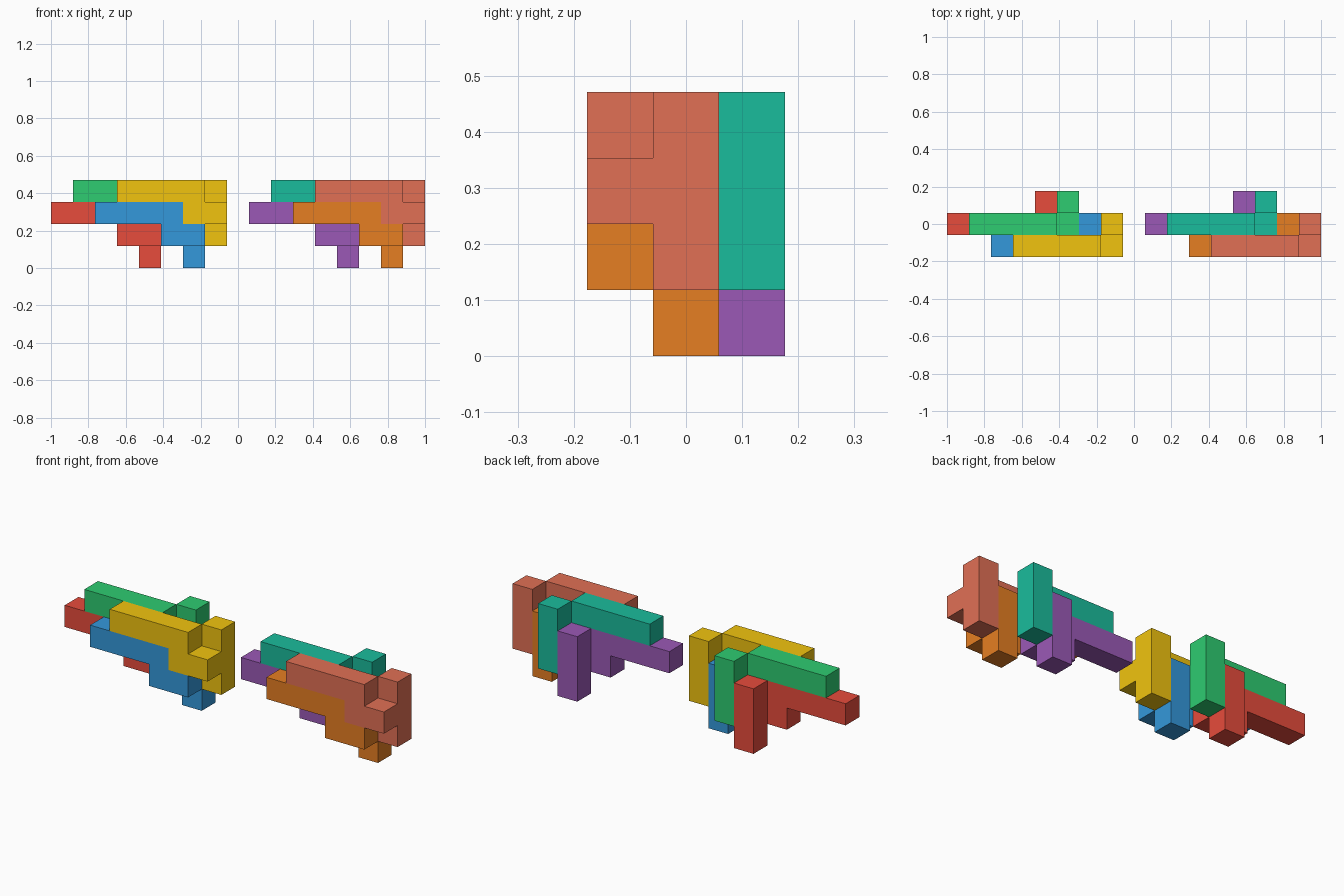
import bpy, bmesh
from mathutils import Vector

if "Cube" in bpy.data.objects:
    bpy.data.objects.remove(bpy.data.objects["Cube"])

U = 2 / 17  # one cube cell

# Puzzle piece: a bar, a two-cell step and an upright post (cell coordinates)
CELLS = [(x, 0, 3) for x in range(3, 7)] + [(6, 0, 2), (7, 0, 2)] \
      + [(7, 1, z) for z in (1, 2, 3)]
DIRS = [Vector(d) for d in ((1, 0, 0), (-1, 0, 0), (0, 1, 0),
                            (0, -1, 0), (0, 0, 1), (0, 0, -1))]


def linear(hex_colour):
    c = [int(hex_colour[i:i + 2], 16) / 255 for i in (0, 2, 4)]
    return [v / 12.92 if v <= 0.04045 else ((v + 0.055) / 1.055) ** 2.4 for v in c] + [1]


def piece(name, shift, colour):
    bm = bmesh.new()
    filled = set(CELLS)
    for cell in CELLS:
        centre = Vector(cell) + Vector((0.5, 0.5, 0.5))
        for n in DIRS:
            # only the exposed sides of each cube
            if tuple(int(v) for v in Vector(cell) + n) in filled:
                continue
            a = Vector((n.y, n.z, n.x))
            b = n.cross(a)
            bm.faces.new([bm.verts.new(centre + (n + a * s + b * t) / 2)
                          for s, t in ((-1, -1), (1, -1), (1, 1), (-1, 1))])
    bmesh.ops.remove_doubles(bm, verts=bm.verts, dist=0.001)
    bmesh.ops.dissolve_limit(bm, angle_limit=0.01, verts=bm.verts, edges=bm.edges)
    # place on the grid and scale to final size
    offset = Vector(shift) - Vector((8.5, 1.5, 0))
    for v in bm.verts:
        v.co = (v.co + offset) * U
    mesh = bpy.data.meshes.new(name)
    bm.to_mesh(mesh)
    bm.free()
    mat = bpy.data.materials.new(name + "_paint")
    mat.diffuse_color = linear(colour)
    mat.use_nodes = True
    mat.node_tree.nodes["Principled BSDF"].inputs["Base Color"].default_value = mat.diffuse_color
    mesh.materials.append(mat)
    bpy.context.collection.objects.link(bpy.data.objects.new(name, mesh))


# Two groups of four nested pieces
SLOTS = [("front_upper", (0, 0, 0)), ("front_lower", (-1, 0, -1)),
         ("back_upper", (-2, 1, 0)), ("back_lower", (-3, 1, -1))]
GROUPS = [("left", 0, ("f1c40f", "3498db", "2ecc71", "e74c3c")),
          ("right", 9, ("e17055", "e67e22", "1abc9c", "9b59b6"))]
for side, dx, colours in GROUPS:
    for (slot, (x, y, z)), colour in zip(SLOTS, colours):
        piece(f"{side}_{slot}_piece", (x + dx, y, z), colour)
